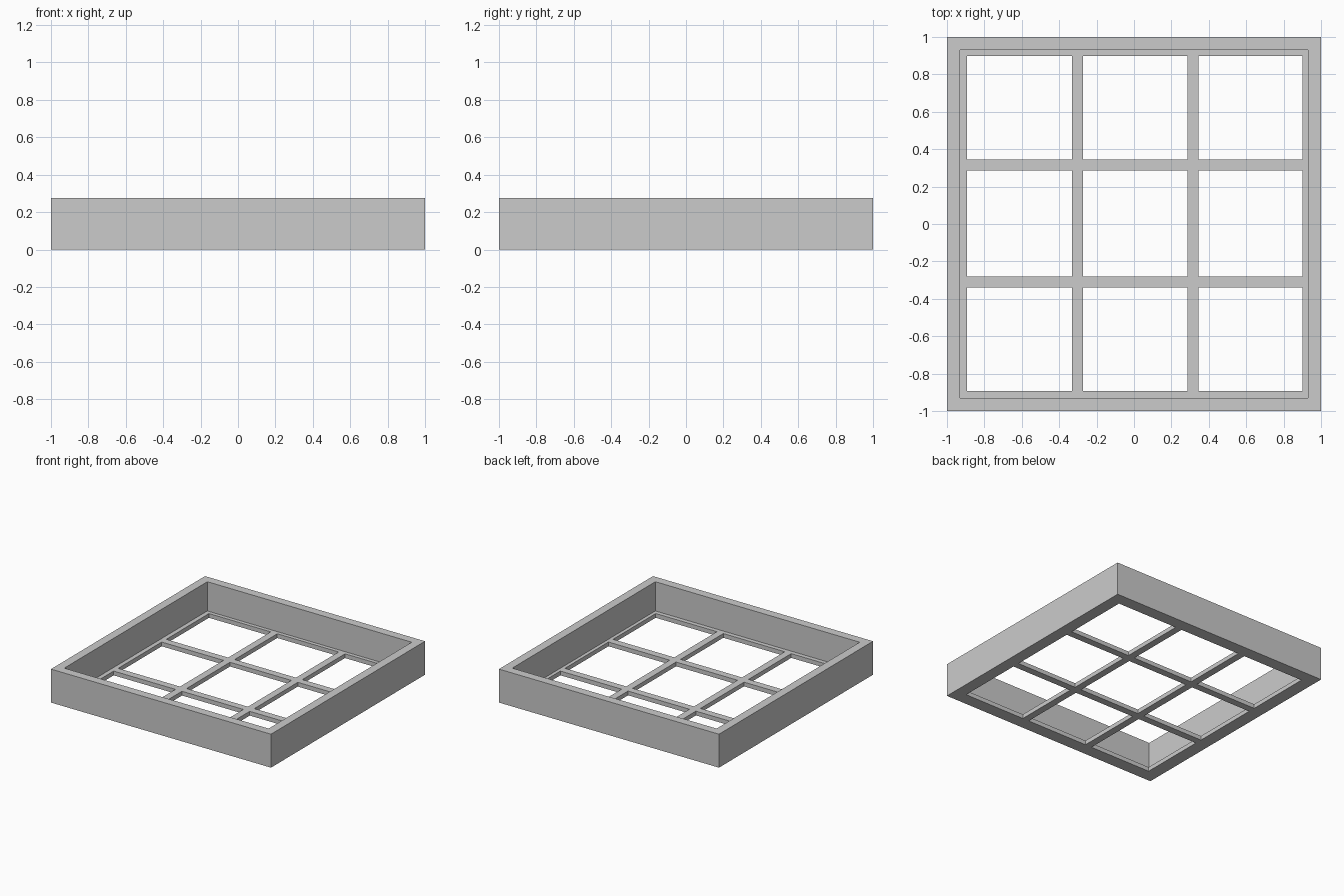
import bpy

cube = bpy.data.objects.get("Cube")
if cube:
    bpy.data.objects.remove(cube, do_unlink=True)

HEIGHT, FLOOR, INNER = 0.275, 0.035, 0.929
X_OPENINGS = [(-0.893, -0.331), (-0.272, 0.286), (0.344, 0.901)]
Y_OPENINGS = [(-0.893, -0.339), (-0.28, 0.285), (0.344, 0.898)]

grey = bpy.data.materials.new("plain grey")
grey.use_nodes = True
grey.diffuse_color = (0.6, 0.6, 0.6, 1)
grey.node_tree.nodes["Principled BSDF"].inputs["Base Color"].default_value = (0.6, 0.6, 0.6, 1)


def box(name, xs, ys, zs):
    """Axis-aligned box from its three ranges."""
    spans = (xs, ys, zs)
    bpy.ops.mesh.primitive_cube_add(size=1, location=[(a + b) / 2 for a, b in spans])
    obj = bpy.context.object
    obj.name = name
    obj.scale = [b - a for a, b in spans]
    bpy.ops.object.transform_apply(location=True, rotation=True, scale=True)
    obj.data.materials.append(grey)
    return obj


def cut(target, cutter):
    """Subtract the cutter from the target and remove it."""
    cutter.hide_render = True
    mod = target.modifiers.new("cut", 'BOOLEAN')
    mod.operation = 'DIFFERENCE'
    mod.solver = 'EXACT'
    mod.object = cutter
    bpy.context.view_layer.objects.active = target
    bpy.ops.object.modifier_apply(modifier=mod.name)
    bpy.data.objects.remove(cutter, do_unlink=True)


# Square tray with a raised rim and a thin floor
tray = box("grid_frame", (-1, 1), (-1, 1), (0, HEIGHT))
cut(tray, box("cavity_cutter", (-INNER, INNER), (-INNER, INNER), (FLOOR, HEIGHT + 0.1)))

# Nine openings leave a ledge and crossing bars in the floor
for xs in X_OPENINGS:
    for ys in Y_OPENINGS:
        cut(tray, box("opening_cutter", xs, ys, (-0.1, FLOOR + 0.1)))
